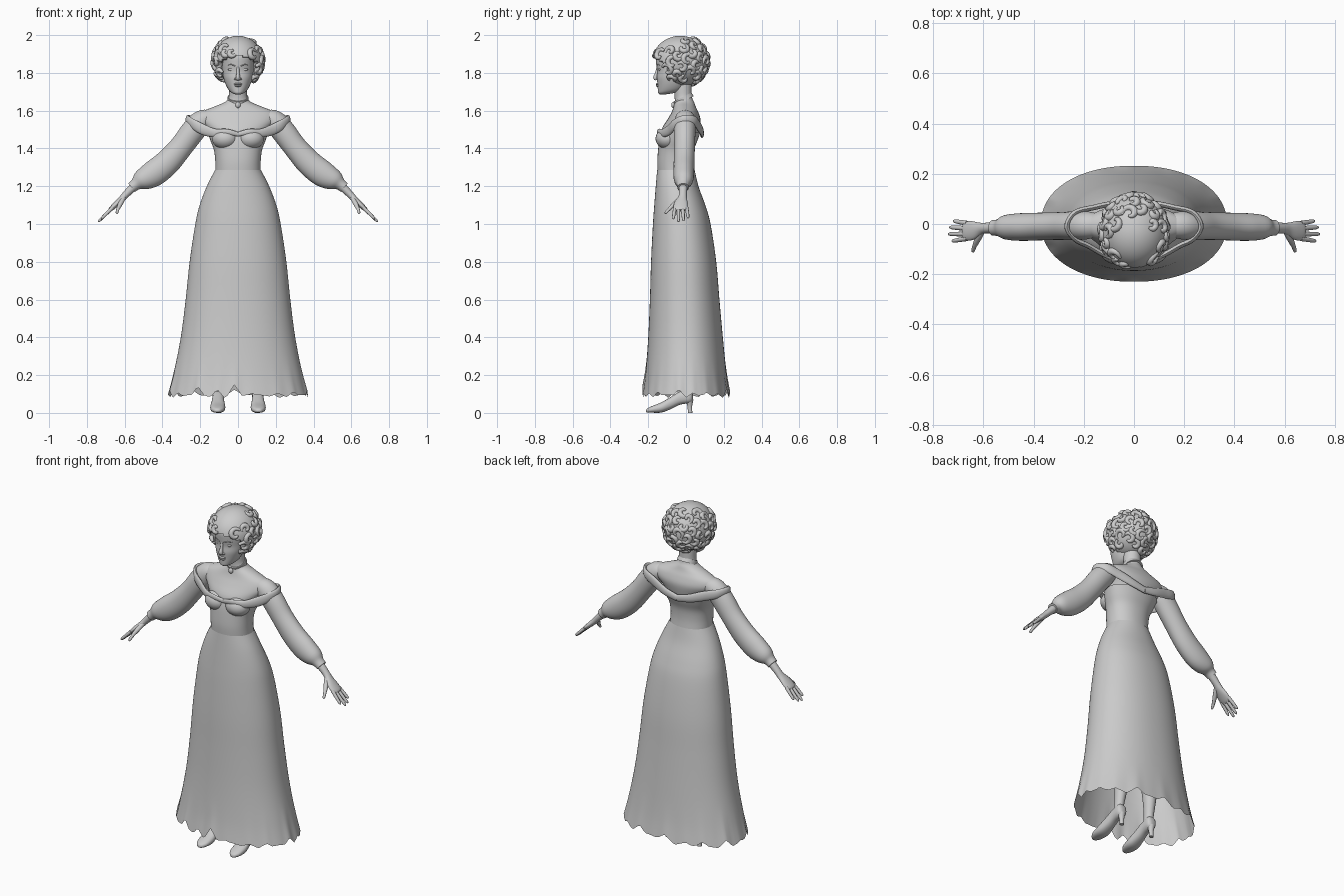
import bpy, bmesh, math, random
from mathutils import Vector, Matrix

random.seed(4)
X, Y, Z = Vector((1, 0, 0)), Vector((0, 1, 0)), Vector((0, 0, 1))


def smooth_rows(rows, n):
    """Catmull-Rom interpolation of number rows."""
    out = []
    for i in range(len(rows) - 1):
        a, b, c, d = (rows[max(i - 1, 0)], rows[i], rows[i + 1], rows[min(i + 2, len(rows) - 1)])
        for k in range(n):
            t = k / n
            out.append([0.5 * (2 * q + (r - p) * t + (2 * p - 5 * q + 4 * r - s) * t * t
                               + (3 * q - p - 3 * r + s) * t ** 3) for p, q, r, s in zip(a, b, c, d)])
    return out + [list(rows[-1])]


def tube(bm, rows, ref, seg=24, axis=None, power=2, cap=True, n=4):
    """Loft ellipses; a row is x, y, z, radius along ref, other radius."""
    rows = smooth_rows(rows, n)
    pts = [Vector(r[:3]) for r in rows]
    rings = []
    for i, r in enumerate(rows):
        t = axis or (pts[min(i + 1, len(pts) - 1)] - pts[max(i - 1, 0)]).normalized()
        u = (ref - t * ref.dot(t)).normalized()
        v = t.cross(u)
        ring = []
        for k in range(seg):
            a = 2 * math.pi * k / seg
            c, s = math.cos(a), math.sin(a)
            c = math.copysign(abs(c) ** (2 / power), c)
            s = math.copysign(abs(s) ** (2 / power), s)
            ring.append(bm.verts.new(pts[i] + u * c * max(r[3], .001) + v * s * max(r[4], .001)))
        rings.append(ring)
    for a, b in zip(rings, rings[1:]):
        for k in range(seg):
            bm.faces.new((a[k], a[(k + 1) % seg], b[(k + 1) % seg], b[k]))
    if cap:
        bm.faces.new(rings[0])
        bm.faces.new(rings[-1])


def stack(bm, rows, **kw):
    """Upright loft; a row is z, half width, front y, back y."""
    tube(bm, [(0, (f + b) / 2, z, w, (b - f) / 2) for z, w, f, b in rows], X, axis=Z, **kw)


def blob(bm, centre, size, u=20, v=14):
    m = Matrix.Translation(centre) @ Matrix.Diagonal((*size, 1))
    return bmesh.ops.create_uvsphere(bm, u_segments=u, v_segments=v, radius=1, matrix=m)["verts"]


def finish(name, bm, mirror=False, angle=50):
    bmesh.ops.recalc_face_normals(bm, faces=bm.faces)
    me = bpy.data.meshes.new(name)
    bm.to_mesh(me)
    bm.free()
    for p in me.polygons:
        p.use_smooth = True
    me.set_sharp_from_angle(angle=math.radians(angle))
    ob = bpy.data.objects.new(name, me)
    bpy.context.collection.objects.link(ob)
    if mirror:
        ob.modifiers.new("Mirror", "MIRROR").use_mirror_merge = False
    return ob


# Skirt with a tattered hem
bm = bmesh.new()
stack(bm, [(1.285, .122, -.153, .046), (1.2, .165, -.16, .066), (1.1, .203, -.168, .102),
           (1.0, .226, -.175, .13), (.8, .256, -.185, .16), (.6, .277, -.191, .177),
           (.4, .303, -.2, .195), (.2, .342, -.215, .215), (.08, .37, -.23, .232)],
      seg=144, power=2.15, cap=False, n=5)
notches = [(-.05, .12, .07), (-.3, .1, .045), (-.6, .13, .06)]
notches += [(.25 + i * .36 + random.uniform(-.09, .09), .17, random.uniform(.02, .05)) for i in range(15)]
for v in bm.verts:
    if v.co.z < .3:
        a = math.atan2(v.co.x / .37, -v.co.y / .23)
        lift = .008 + .008 * math.sin(7 * a)
        for c, w, h in notches:
            d = abs((a - c + math.pi) % (2 * math.pi) - math.pi)
            lift = max(lift, h * (1 - d / w))
        v.co.z += lift * (.3 - v.co.z) / .22
finish("skirt", bm, angle=80)

# Bodice and bust
bm = bmesh.new()
stack(bm, [(1.275, .12, -.15, .043), (1.33, .12, -.152, .038), (1.39, .127, -.148, .042),
           (1.44, .145, -.142, .06), (1.485, .16, -.132, .076)], seg=48, power=2.2, cap=False)
finish("bodice", bm)
bm = bmesh.new()
blob(bm, (.068, -.098, 1.452), (.07, .063, .056), 28, 18)
finish("bust", bm, True)

# Shoulders, chest and neck
bm = bmesh.new()
stack(bm, [(1.38, .115, -.135, .03), (1.45, .138, -.135, .055), (1.5, .16, -.13, .07),
           (1.55, .2, -.1, .077), (1.59, .195, -.077, .066), (1.62, .13, -.066, .052),
           (1.645, .07, -.06, .043), (1.67, .05, -.06, .032), (1.72, .047, -.065, .03),
           (1.78, .045, -.07, .03)], seg=48)
finish("torso_and_neck", bm)

# Off-shoulder band
bm = bmesh.new()
tube(bm, [(0, -.135, 1.475, .012, .008), (.06, -.145, 1.488, .016, .008), (.12, -.122, 1.482, .022, .01),
          (.18, -.088, 1.498, .028, .011), (.235, -.06, 1.528, .026, .011), (.267, -.01, 1.552, .024, .011),
          (.235, .045, 1.545, .026, .011), (.16, .066, 1.52, .028, .011), (.08, .082, 1.492, .024, .011),
          (0, .085, 1.475, .02, .01)], Z, seg=14)
finish("shoulder_band", bm, True)

# Choker and pendant
bm = bmesh.new()
tube(bm, [(0, -.009, 1.652, .057, .056), (0, -.019, 1.672, .055, .053)], X, seg=32, n=1)
blob(bm, (0, -.068, 1.63), (.014, .01, .016))
finish("choker", bm)

# Puffed sleeve
bm = bmesh.new()
tube(bm, [(.14, -.005, 1.565, .045, .04), (.19, -.005, 1.545, .056, .059), (.24, -.007, 1.49, .057, .064),
          (.30, -.008, 1.41, .055, .062), (.375, -.01, 1.325, .055, .068), (.45, -.012, 1.265, .055, .069),
          (.51, -.013, 1.232, .049, .054), (.54, -.015, 1.211, .034, .033), (.562, -.015, 1.193, .031, .029)],
     Y, seg=32)
finish("sleeve", bm, True)

# Forearm, palm, fingers and thumb
bm = bmesh.new()
tube(bm, [(.53, -.015, 1.22, .025, .025), (.59, -.016, 1.16, .021, .019), (.615, -.02, 1.133, .026, .017),
          (.645, -.026, 1.105, .038, .015), (.672, -.028, 1.08, .037, .012), (.68, -.028, 1.072, .03, .007)],
     Y, seg=20)
for y0, y1, length in ((.003, .012, .72), (-.018, -.013, .735), (-.04, -.04, .74), (-.058, -.068, .725)):
    tip = length - .665
    tube(bm, [(.665 + tip * f, y0 + (y1 - y0) * f, 1.086 - tip * f, r, r)
              for f, r in ((0, .01), (.5, .009), (.9, .007), (1, .002))], Y, seg=10, n=3)
tube(bm, [(.605, -.03, 1.138, .012, .012), (.622, -.06, 1.108, .013, .012), (.635, -.088, 1.08, .009, .009),
          (.641, -.107, 1.06, .007, .007), (.642, -.112, 1.056, .002, .002)], X, seg=10)
finish("hand", bm, True)

# Leg and heeled shoe
bm = bmesh.new()
tube(bm, [(.105, -.005, .08, .026, .032), (.104, .0, .14, .026, .029), (.1, .01, .24, .036, .04),
          (.097, .012, .36, .048, .052), (.094, -.005, .52, .045, .048), (.092, -.01, .75, .065, .07)], X, seg=20)
finish("leg", bm, True)
bm = bmesh.new()
tube(bm, [(.104 + (.02 - y) * .02, y, (a + b) / 2, w, (b - a) / 2) for y, a, b, w in
          ((.036, .065, .095, .012), (.022, .052, .125, .029), (-.03, .044, .114, .03), (-.08, .02, .085, .034),
           (-.13, .002, .056, .04), (-.18, .001, .036, .034), (-.205, .002, .024, .018), (-.211, .005, .015, .005))],
     X, seg=20, axis=Y, power=2.4)
tube(bm, [(.104, .018, .07, .022, .022), (.104, .02, .035, .014, .013), (.104, .022, 0, .013, .012)], X, seg=14, axis=Z)
finish("shoe", bm, True)

# Head
bm = bmesh.new()
stack(bm, [(1.686, .012, -.138, -.11), (1.694, .033, -.147, -.06), (1.71, .05, -.149, -.02),
           (1.74, .066, -.151, .0), (1.775, .077, -.154, .01), (1.81, .083, -.152, .03),
           (1.85, .087, -.158, .05), (1.9, .087, -.155, .05), (1.96, .06, -.1, .03)], seg=40, power=2.1)
finish("head", bm)

# Nose, lips, eyes and brows
bm = bmesh.new()
tube(bm, [(0, -.148, 1.83, .008, .008), (0, -.155, 1.80, .008, .009), (0, -.163, 1.775, .012, .011),
          (0, -.158, 1.763, .012, .006)], X, seg=14)
blob(bm, (0, -.149, 1.741), (.022, .011, .006))
blob(bm, (0, -.149, 1.732), (.019, .011, .006))
finish("nose_and_lips", bm)
bm = bmesh.new()
blob(bm, (.035, -.138, 1.818), (.017, .009, .008))
blob(bm, (.013, -.151, 1.767), (.007, .009, .006))
tube(bm, [(.014, -.154, 1.836, .003, .004), (.035, -.148, 1.844, .003, .005), (.06, -.126, 1.838, .002, .003)], Z, seg=8)
finish("eye_and_brow", bm, True)

# Smooth hair cap, drawn back around the face
centre, size = Vector((0, -.03, 1.862)), Vector((.133, .148, .134))
bm = bmesh.new()
for v in blob(bm, centre, size, 64, 40):
    edge = 1.885 - 3.5 * v.co.x ** 2
    if v.co.y < -.06 and v.co.z < edge:
        v.co.y = max(v.co.y, -.06 if abs(v.co.x) < .083 else -.1)
finish("hair_cap", bm, angle=70)


def curl(bm, d):
    """One curled lock lying on the hair cap."""
    d = d.normalized()
    p = centre + Vector(a * b for a, b in zip(d, size))
    n = Vector(a / b for a, b in zip(d, size)).normalized()
    u = n.cross(Z if abs(n.z) < .9 else X).normalized()
    w = n.cross(u)
    start, turn = random.uniform(0, 6.28), random.choice((-1, 1))
    r0 = random.uniform(.022, .034)
    rows = []
    for i in range(7):
        a, r = start + turn * i * .85, r0 * (1 - i * .1)
        size_i = .016 * math.sin(.5 + i * .38)
        rows.append((*(p + (u * math.cos(a) + w * math.sin(a)) * r - n * (.006 - i * .001)), size_i, size_i * .9))
    tube(bm, rows, n, seg=8, n=2)


# Curls over the back, sides and fringe
bm = bmesh.new()
count = 90
for i in range(count):
    z = 1 - 2 * (i + .5) / count
    a, r = i * 2.39996, math.sqrt(1 - z * z)
    d = Vector((r * math.cos(a), r * math.sin(a), z))
    back = d.y > 0 and -.85 < z < .86
    side = abs(d.x) > .72 and d.y > -.6 and -.75 < z < .5
    if back or side:
        curl(bm, d)
for d in ((-.5, -.8, .35), (.6, -.72, .25), (-.25, -.93, .35), (-.62, -.68, .5), (-.7, -.3, -.75), (.7, -.3, -.75)):
    curl(bm, Vector(d))
finish("hair_curls", bm, angle=70)
